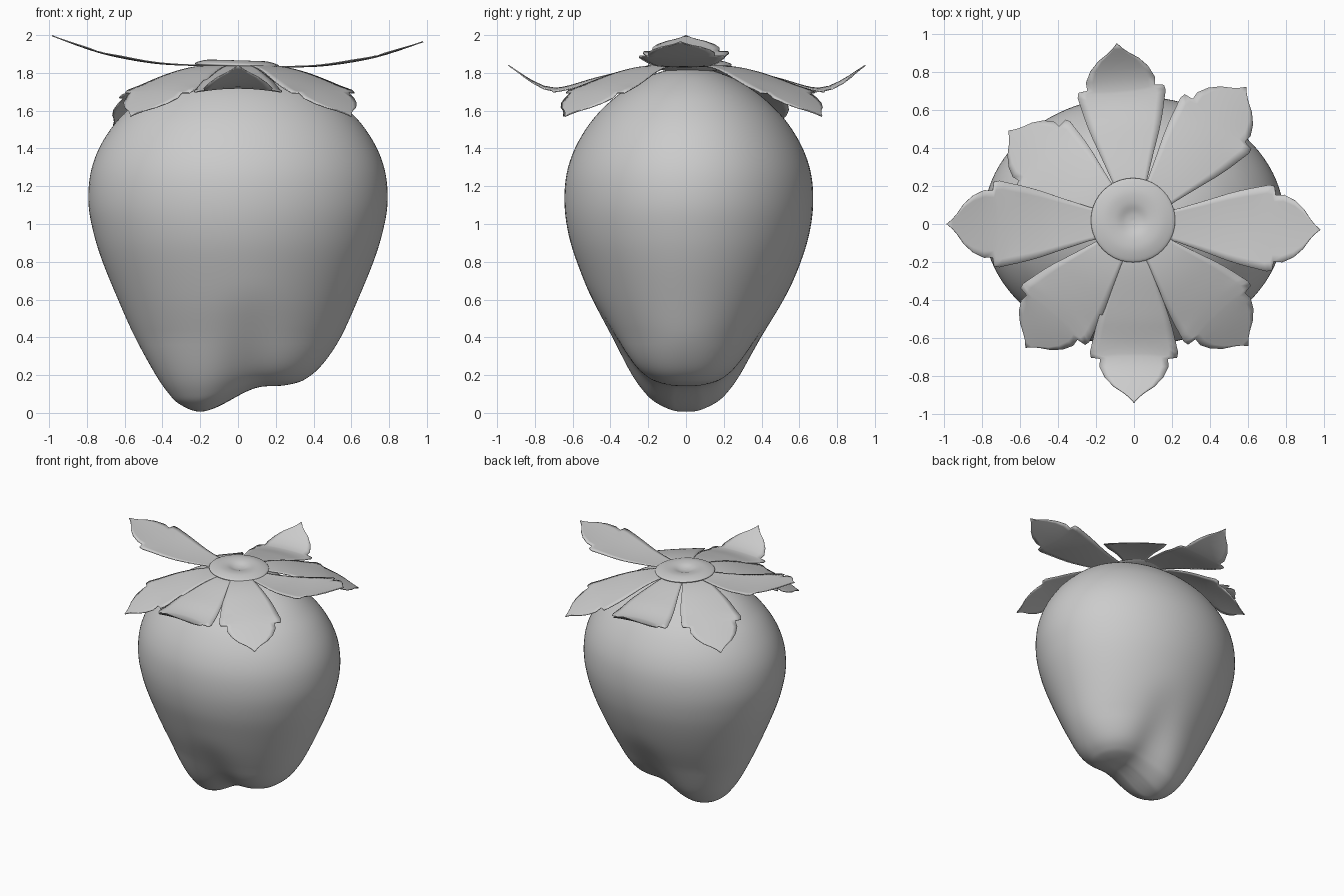
import bpy
from math import sin, cos, pi, exp, copysign

if "Cube" in bpy.data.objects:
    bpy.data.objects.remove(bpy.data.objects["Cube"])


def spline(pts, n):
    """Catmull-Rom resampling of a list of tuples."""
    p = [pts[0]] + list(pts) + [pts[-1]]
    out = []
    for i in range(1, len(p) - 2):
        for k in range(n):
            t = k / n
            out.append(tuple(
                0.5 * (2 * b + (c - a) * t + (2 * a - 5 * b + 4 * c - d) * t * t
                       + (3 * b - a - 3 * c + d) * t ** 3)
                for a, b, c, d in zip(p[i - 1], p[i], p[i + 1], p[i + 2])))
    return out + [tuple(pts[-1])]


def lerp(table, x):
    for (x0, y0), (x1, y1) in zip(table, table[1:]):
        if x <= x1:
            return y0 + (y1 - y0) * max(0, x - x0) / (x1 - x0)
    return table[-1][1]


def smoothstep(a, b, x):
    t = min(1, max(0, (x - a) / (b - a)))
    return t * t * (3 - 2 * t)


def make(name, verts, faces):
    me = bpy.data.meshes.new(name)
    me.from_pydata(verts, [], faces)
    me.update()
    for f in me.polygons:
        f.use_smooth = True
    ob = bpy.data.objects.new(name, me)
    bpy.context.collection.objects.link(ob)
    return ob


def lathe(name, rings, seg, place):
    """Closed stack of rings with single points at both ends."""
    verts = [place(rings[0], 0)]
    for r in rings[1:-1]:
        verts += [place(r, 2 * pi * k / seg) for k in range(seg)]
    verts.append(place(rings[-1], 0))
    last, n, faces = len(verts) - 1, len(rings) - 2, []
    for k in range(seg):
        j = (k + 1) % seg
        faces.append((0, 1 + j, 1 + k))
        for i in range(n - 1):
            a, b = 1 + i * seg, 1 + (i + 1) * seg
            faces.append((a + k, a + j, b + j, b + k))
        a = 1 + (n - 1) * seg
        faces.append((a + k, a + j, last))
    return make(name, verts, faces)


# Berry: elliptical rings (z, half width x, half width y), two lobes at the base
body = [(0, 0, 0), (0.002, 0.13, 0.05), (0.01, 0.23, 0.1), (0.05, 0.315, 0.18),
        (0.1, 0.365, 0.235), (0.2, 0.435, 0.305), (0.4, 0.545, 0.408),
        (0.6, 0.635, 0.51), (0.8, 0.717, 0.593), (0.95, 0.764, 0.638),
        (1.1, 0.791, 0.658), (1.25, 0.784, 0.65), (1.38, 0.745, 0.612),
        (1.5, 0.676, 0.547), (1.6, 0.588, 0.467), (1.7, 0.465, 0.353),
        (1.78, 0.31, 0.215), (1.815, 0.16, 0.11), (1.825, 0, 0)]


def berry_point(ring, a):
    z, rx, ry = ring
    e = 1 - 0.2 * max(0, 1 - z / 0.4)
    x = rx * copysign(abs(cos(a)) ** e, cos(a))
    y = ry * copysign(abs(sin(a)) ** e, sin(a))
    low = max(0, 1 - z / 0.45) ** 2
    groove = exp(-((x - 0.07) / 0.15) ** 2) * smoothstep(0.7, 0.0, z)
    y *= 1 - 0.17 * groove
    y += 0.015 * smoothstep(0.2, 0.8, z)
    return x, y, z + 0.14 * low * smoothstep(-0.22, 0.15, x)


lathe("berry", spline(body, 5), 96, berry_point)

# Calyx button: dimpled disc on top
button = [(1.80, 0), (1.81, 0.12), (1.83, 0.2), (1.842, 0.222), (1.854, 0.205),
          (1.866, 0.15), (1.862, 0.09), (1.846, 0.04), (1.841, 0)]
lathe("calyx_button", spline(button, 4), 40,
      lambda r, a: (r[1] * cos(a) - 0.005, r[1] * sin(a) + 0.02,
                    r[0] - 0.03 * r[1] * cos(a)))

# Leaves: outline (fraction of length, half width) with side lobes and a pointed tip
outline = [(0.1, 0.055), (0.24, 0.09), (0.38, 0.135), (0.5, 0.175), (0.56, 0.192),
           (0.64, 0.212), (0.69, 0.228), (0.725, 0.222), (0.74, 0.175),
           (0.8, 0.178), (0.86, 0.15), (0.91, 0.105), (0.945, 0.055),
           (0.97, 0.026), (1.0, 0.001)]
flare = [(0.1, 1.84), (0.3, 1.838), (0.5, 1.852), (0.75, 1.90), (1.0, 1.985)]
dip = [(0.1, 1.84), (0.25, 1.83), (0.5, 1.775), (0.72, 1.72), (0.85, 1.75), (1.0, 1.84)]
droop = [(0.1, 1.845), (0.3, 1.83), (0.5, 1.785), (0.75, 1.7), (1.0, 1.57)]


def leaf(name, tip, height, width, curl):
    length = (tip[0] ** 2 + tip[1] ** 2) ** 0.5
    dx, dy = tip[0] / length, tip[1] / length
    path = spline(height, 8)
    ts = sorted({t for t, _ in outline}
                | {0.1 + 0.04 * i for i in range(1, 15)})
    ts = [t for i, t in enumerate(ts) if i == 0 or t - ts[i - 1] > 0.004]
    cols, verts, faces = 10, [], []
    for t in ts:
        w, z = lerp(outline, t) * width, lerp(path, t)
        for c in range(cols + 1):
            v = 2 * c / cols - 1
            # side lobe points forward beyond its notch
            r = length * (t + 0.03 * abs(v) ** 3 * exp(-((t - 0.70) / 0.05) ** 2))
            s = v * w
            verts.append((dx * r - dy * s, dy * r + dx * s, z + curl * (s / 0.22) ** 2))
    n = cols + 1
    for i in range(len(ts) - 1):
        for c in range(cols):
            a = i * n + c
            faces.append((a, a + n, a + n + 1, a + 1))
    ob = make(name, verts, faces)
    m = ob.modifiers.new("thickness", "SOLIDIFY")
    m.thickness = 0.006
    m.offset = 0


leaf("leaf_right", (0.98, -0.03), [(t, z - 0.02 * t) for t, z in flare], 1.0, 0.01)
leaf("leaf_left", (-0.985, 0.0), [(t, z + 0.012 * t) for t, z in flare], 1.0, 0.01)
leaf("leaf_front", (0.0, -0.94), dip, 1.02, -0.02)
leaf("leaf_back", (-0.09, 0.95), dip, 1.02, -0.02)
leaf("leaf_front_right", (0.6, -0.64), droop, 1.02, -0.015)
leaf("leaf_front_left", (-0.57, -0.65), droop, 1.02, -0.015)
leaf("leaf_back_right", (0.59, 0.72), droop, 1.02, -0.015)
leaf("leaf_back_left", (-0.66, 0.49),
     [(t, z - 0.05 * t * t) for t, z in droop], 1.02, -0.015)
